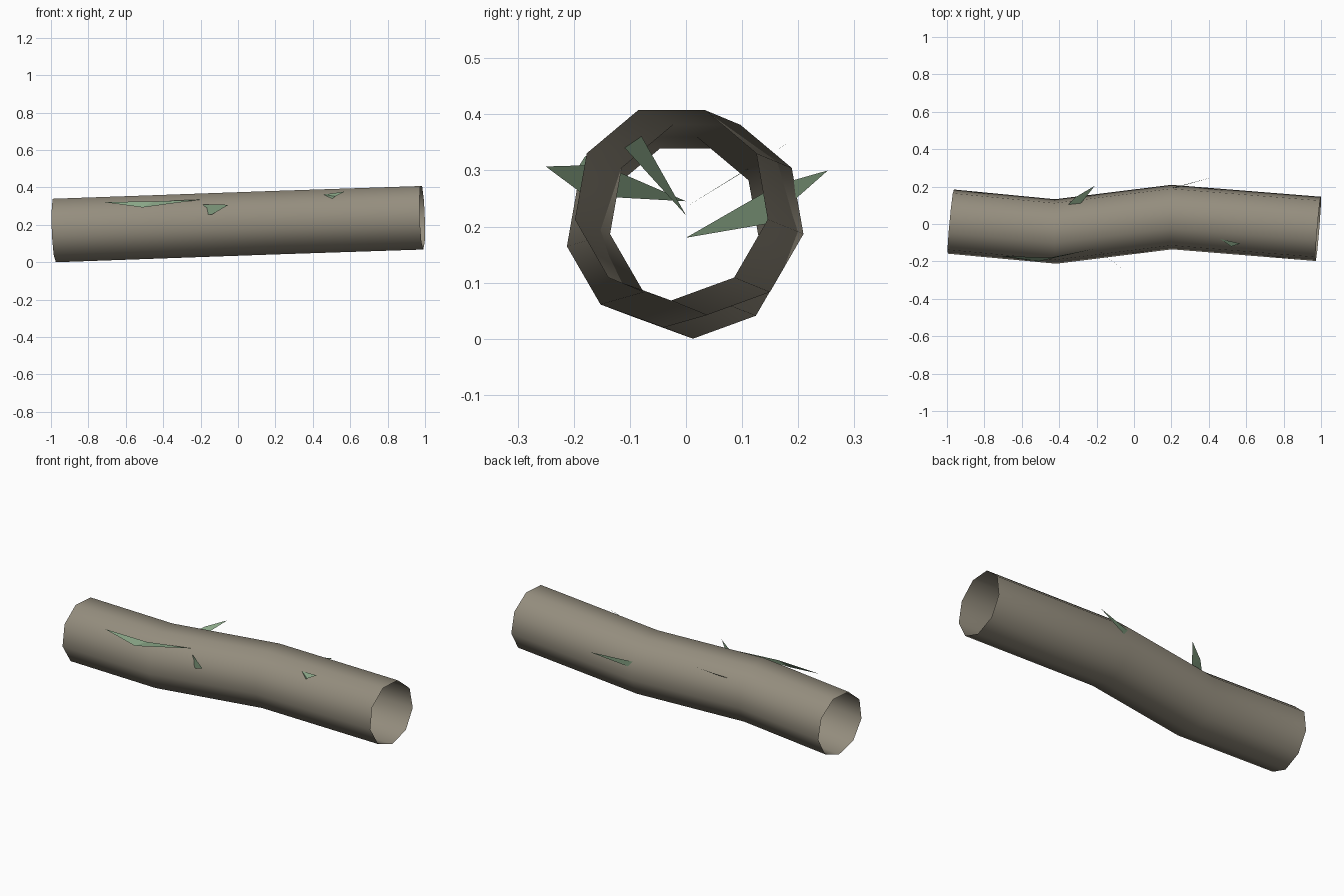
import bpy
import bmesh
from math import cos, sin, radians
from mathutils import Vector

cube = bpy.data.objects.get("Cube")
if cube:
    bpy.data.objects.remove(cube, do_unlink=True)


def material(name, rgb):
    mat = bpy.data.materials.new(name)
    mat.use_nodes = True
    color = (*rgb, 1)
    mat.diffuse_color = color
    node = mat.node_tree.nodes["Principled BSDF"]
    node.inputs["Base Color"].default_value = color
    node.inputs["Roughness"].default_value = 0.9
    return mat


def finish(bm, name, mat, smooth):
    mesh = bpy.data.meshes.new(name)
    for face in bm.faces:
        face.smooth = smooth
    bm.to_mesh(mesh)
    bm.free()
    mesh.materials.append(mat)
    obj = bpy.data.objects.new(name, mesh)
    bpy.context.collection.objects.link(obj)
    return obj


bark = material("bark grey brown", (0.30, 0.27, 0.21))
leaf_green = material("leaf green", (0.25, 0.38, 0.24))

# Branch: open nine-sided tube swept along a gently bent path
SIDES, RADIUS = 9, 0.175
path = [Vector(p) for p in ((-0.98, 0.013, 0.175), (-0.42, -0.04, 0.195),
                            (0.2, 0.037, 0.217), (0.985, -0.026, 0.243))]
bm = bmesh.new()
rings = []
for i, center in enumerate(path):
    tangent = (path[min(i + 1, 3)] - path[max(i - 1, 0)]).normalized()
    side = Vector((0, 0, 1)).cross(tangent).normalized()
    up = tangent.cross(side)
    ring = []
    for k in range(SIDES):
        a = radians(270 + 360 * k / SIDES)
        ring.append(bm.verts.new(center + RADIUS * (cos(a) * side + sin(a) * up)))
    rings.append(ring)
for lower, upper in zip(rings, rings[1:]):
    for k in range(SIDES):
        n = (k + 1) % SIDES
        bm.faces.new((lower[k], lower[n], upper[n], upper[k]))
bmesh.ops.recalc_face_normals(bm, faces=bm.faces)
mid = bm.faces[:][SIDES]
if mid.normal.dot(mid.calc_center_median() - (path[1] + path[2]) / 2) < 0:
    bmesh.ops.reverse_faces(bm, faces=bm.faces)
finish(bm, "branch", bark, True)

# Leaves: pointed shards given as base, side, tip, side
leaves = {
    "long_front_leaf": ((-0.2, -0.13, 0.335), (-0.51, -0.2, 0.293),
                        (-0.72, -0.17, 0.322), (-0.45, -0.18, 0.325)),
    "short_front_leaf": ((-0.38, 0, 0.245), (-0.14, -0.18, 0.255),
                         (-0.05, -0.25, 0.307), (-0.18, -0.15, 0.31)),
    "upper_back_leaf": ((-0.46, 0, 0.235), (-0.28, 0.115, 0.305),
                        (-0.21, 0.204, 0.365), (-0.31, 0.145, 0.325)),
    "long_back_leaf": ((-0.4, 0, 0.18), (0.05, 0.145, 0.205),
                       (0.43, 0.253, 0.3), (0.1, 0.165, 0.275)),
    "small_top_leaf": ((0.35, 0, 0.22), (0.52, -0.12, 0.352),
                       (0.57, -0.105, 0.378), (0.46, -0.08, 0.362)),
}
for name, (base, side_a, tip, side_b) in leaves.items():
    bm = bmesh.new()
    b, s, t, r = [bm.verts.new(p) for p in (base, side_a, tip, side_b)]
    bm.faces.new((b, s, r))
    bm.faces.new((s, t, r))
    finish(bm, name, leaf_green, False)
